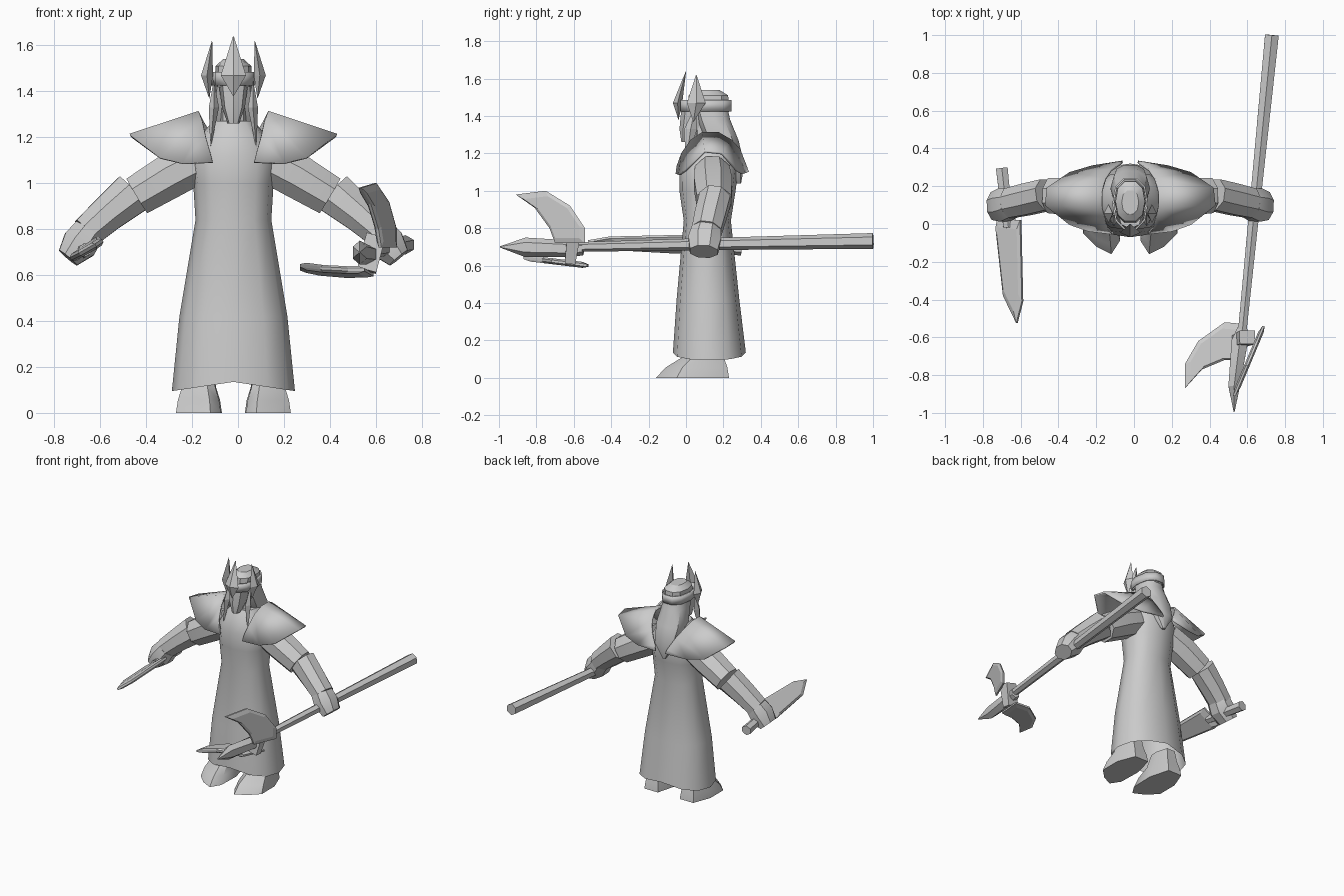
import bpy, bmesh, math
from mathutils import Vector

if "Cube" in bpy.data.objects:
    bpy.data.objects.remove(bpy.data.objects["Cube"], do_unlink=True)

CX = -0.02  # body centre line

grey = bpy.data.materials.new("plain_grey")
grey.use_nodes = True
GREY = (0.6, 0.6, 0.6, 1)
grey.diffuse_color = GREY
grey.node_tree.nodes["Principled BSDF"].inputs["Base Color"].default_value = GREY


def loft(name, rings, closed=True, caps=(True, True), smooth=40, thick=0):
    """Skin a list of equal-length point rings."""
    bm = bmesh.new()
    vs = [[bm.verts.new(p) for p in r] for r in rings]
    n = len(vs[0])
    for a, b in zip(vs, vs[1:]):
        for i in range(n if closed else n - 1):
            j = (i + 1) % n
            bm.faces.new((a[i], a[j], b[j], b[i]))
    if caps[0]:
        bm.faces.new(vs[0][::-1])
    if caps[1]:
        bm.faces.new(vs[-1])
    bmesh.ops.recalc_face_normals(bm, faces=bm.faces)
    me = bpy.data.meshes.new(name)
    bm.to_mesh(me)
    bm.free()
    me.materials.append(grey)
    ob = bpy.data.objects.new(name, me)
    bpy.context.collection.objects.link(ob)
    if thick:
        mod = ob.modifiers.new("thickness", 'SOLIDIFY')
        mod.thickness = thick
        mod.offset = 0
    bpy.ops.object.select_all(action='DESELECT')
    ob.select_set(True)
    bpy.context.view_layer.objects.active = ob
    if smooth:
        bpy.ops.object.shade_smooth_by_angle(angle=math.radians(smooth))
    return ob


def oval(z, hw, y0, y1, n=12, power=0.85, dip=0):
    """Horizontal oval ring, optionally dipping at the sides."""
    pts = []
    for i in range(n):
        t = 2 * math.pi * i / n
        c, s = math.cos(t), math.sin(t)
        c = math.copysign(abs(c) ** power, c)
        s = math.copysign(abs(s) ** power, s)
        pts.append(Vector((CX + hw * c, (y0 + y1) / 2 + (y1 - y0) / 2 * s,
                           z - dip * abs(c))))
    return pts


def tube(path, n=8):
    """Rings across a path of (x, y, z, radius across y, other radius)."""
    pts = [Vector(p[:3]) for p in path]
    rings = []
    for k, p in enumerate(path):
        d = (pts[min(k + 1, len(pts) - 1)] - pts[max(k - 1, 0)]).normalized()
        ref = Vector((0, 1, 0)) if abs(d.y) < 0.8 else Vector((1, 0, 0))
        u = (ref - d * ref.dot(d)).normalized()
        v = d.cross(u)
        rings.append([pts[k] + u * p[3] * math.cos(a) + v * p[4] * math.sin(a)
                      for a in (2 * math.pi * (i + 0.5) / n for i in range(n))])
    return rings


def pair(name, rings, **kw):
    """Left part given relative to the centre line, and its mirrored twin."""
    for side, s in (("left_", 1), ("right_", -1)):
        loft(side + name, [[(CX + s * p[0], p[1], p[2]) for p in r] for r in rings], **kw)


def plate(name, outline, offset):
    """Flat blade with a bevelled rim: thin edge, thicker middle."""
    pts = [Vector(p) for p in outline]
    mid = sum(pts, Vector()) / len(pts)
    off = Vector(offset)
    inner = [p.lerp(mid, 0.2) for p in pts]
    loft(name, [[p - off for p in inner], [p - off * 0.4 for p in pts],
                [p + off * 0.4 for p in pts], [p + off for p in inner]], smooth=0)


# Robe, open at the hem
loft("robe", [
    oval(0.135, 0.268, -0.07, 0.32, dip=0.04),
    oval(0.42, 0.235, -0.05, 0.285),
    oval(0.84, 0.165, -0.012, 0.24),
    oval(1.0, 0.175, -0.035, 0.265),
    oval(1.12, 0.19, -0.035, 0.28),
    oval(1.21, 0.14, -0.01, 0.26),
    oval(1.27, 0.09, 0.03, 0.22)], caps=(False, True))

# Feet
sole = [(0.1, -0.16), (0.18, -0.12), (0.25, -0.05), (0.25, 0.1), (0.2, 0.23),
        (0.09, 0.23), (0.05, 0.08), (0.055, -0.09)]


def foot_ring(z, k, heel):
    return [(0.15 + (x - 0.15) * k, 0.12 + (y - 0.12) * (k if y > 0.12 else heel), z)
            for x, y in sole]


pair("foot", [foot_ring(0, 1, 1), foot_ring(0.055, 0.92, 0.82),
              foot_ring(0.11, 0.75, 0.5), foot_ring(0.2, 0.6, 0.35)])

# Arms
pair("upper_arm", tube([(0.14, 0.14, 1.1, 0.1, 0.1), (0.27, 0.145, 1.035, 0.11, 0.105),
                        (0.42, 0.15, 0.945, 0.1, 0.095)]))
pair("forearm", tube([(0.44, 0.155, 0.955, 0.09, 0.1), (0.55, 0.13, 0.865, 0.09, 0.085),
                      (0.64, 0.11, 0.785, 0.085, 0.075)]))
pair("hand", tube([(0.63, 0.11, 0.79, 0.085, 0.075), (0.67, 0.1, 0.735, 0.095, 0.085),
                   (0.72, 0.095, 0.675, 0.08, 0.055)]), smooth=25)

# Flared shoulder pads, arched from front to back
rim = [(0.09, -0.05, 1.09), (0.22, -0.035, 1.085), (0.32, 0.0, 1.11), (0.45, 0.1, 1.21),
       (0.44, 0.19, 1.2), (0.32, 0.27, 1.11), (0.2, 0.305, 1.09), (0.04, 0.33, 1.1)]
neck = [(0.1, -0.045, 1.13), (0.12, -0.02, 1.2), (0.135, 0.03, 1.27), (0.15, 0.09, 1.31),
        (0.15, 0.17, 1.31), (0.13, 0.24, 1.27), (0.1, 0.285, 1.22), (0.05, 0.32, 1.13)]
pair("shoulder_pad", [rim, neck], closed=False, caps=(False, False), thick=0.012)

# Head, hair and cap
loft("face", [oval(1.26, 0.025, -0.025, 0.05, 8), oval(1.33, 0.05, -0.035, 0.12, 8),
              oval(1.44, 0.065, -0.025, 0.15, 8)])
loft("neck", [oval(1.2, 0.06, 0.04, 0.2, 8), oval(1.36, 0.06, 0.04, 0.2, 8)])
loft("hair", [oval(1.45, 0.082, 0.03, 0.225, 10), oval(1.38, 0.09, 0.05, 0.24, 10),
              oval(1.27, 0.105, 0.09, 0.285, 10), oval(1.14, 0.085, 0.2, 0.315, 10),
              oval(1.04, 0.012, 0.27, 0.295, 10)])
loft("cap", [oval(1.42, 0.082, 0.0, 0.235, 10), oval(1.51, 0.078, 0.01, 0.23, 10),
             oval(1.54, 0.045, 0.05, 0.18, 10)], smooth=30)
loft("crown_band", [oval(1.425, 0.09, -0.03, 0.245, 10), oval(1.485, 0.09, -0.03, 0.245, 10)],
     caps=(False, False), thick=0.01, smooth=30)


# Crown spikes and the long locks beside the face
def spike(bottom, middle, top, wide, deep):
    """Four-sided spindle."""
    def ring(c, k):
        x, y, z = c
        return [(x + wide * k, y, z), (x, y + deep * k, z),
                (x - wide * k, y, z), (x, y - deep * k, z)]
    return [ring(bottom, 0.03), ring(middle, 1), ring(top, 0.03)]


front = spike((0, -0.04, 1.38), (0, -0.045, 1.47), (0, 0.0, 1.64), 0.055, 0.025)
loft("front_crown_spike", [[(CX + x, y, z) for x, y, z in r] for r in front], smooth=0)
pair("crown_spike", spike((0.105, 0.04, 1.37), (0.115, 0.055, 1.47),
                          (0.093, 0.055, 1.62), 0.026, 0.05), smooth=0)
pair("face_lock", spike((0.1, 0.0, 1.15), (0.085, 0.025, 1.33),
                        (0.085, 0.05, 1.45), 0.022, 0.035), smooth=0)

# Polearm: shaft, spear point and two curved blades
loft("polearm_shaft", tube([(0.73, 1.0, 0.732, 0.042, 0.042), (0.64, 0.1, 0.715, 0.032, 0.032),
                            (0.573, -0.57, 0.7, 0.026, 0.026)], 6))
loft("spear_point", tube([(0.575, -0.55, 0.69, 0.03, 0.035), (0.56, -0.62, 0.69, 0.05, 0.045),
                          (0.53, -0.86, 0.698, 0.035, 0.052), (0.53, -0.995, 0.7, 0.003, 0.003)], 6),
     smooth=20)

upper = [(-0.54, 0.72), (-0.54, 0.8), (-0.62, 0.92), (-0.75, 1.0), (-0.91, 0.98),
         (-0.81, 0.91), (-0.73, 0.8), (-0.7, 0.72)]
plate("upper_blade", [(0.69 + 0.42 * (y + 0.53), y, z) for y, z in upper], (0.015, 0, 0))
lower = [(0.59, -0.53), (0.48, -0.52), (0.34, -0.62), (0.27, -0.74), (0.27, -0.87),
         (0.36, -0.77), (0.48, -0.72), (0.55, -0.72)]
plate("lower_blade", [(x, y, 0.6 - 0.12 * (y + 0.52)) for x, y in lower], (0, 0, 0.016))
loft("blade_socket", tube([(0.6, -0.6, 0.77, 0.05, 0.06), (0.56, -0.62, 0.62, 0.04, 0.06)], 4),
     smooth=0)

# Dagger: grip and tapered blade
loft("dagger_grip", tube([(-0.7, 0.295, 0.69, 0.036, 0.036), (-0.665, -0.02, 0.71, 0.03, 0.03)], 6))
dagger = [(-0.72, 0.03, 0.67), (-0.73, -0.02, 0.67), (-0.69, -0.38, 0.69), (-0.62, -0.525, 0.73),
          (-0.59, -0.41, 0.75), (-0.6, 0.02, 0.76)]
plate("dagger_blade", dagger, (-0.01, 0, 0.014))
